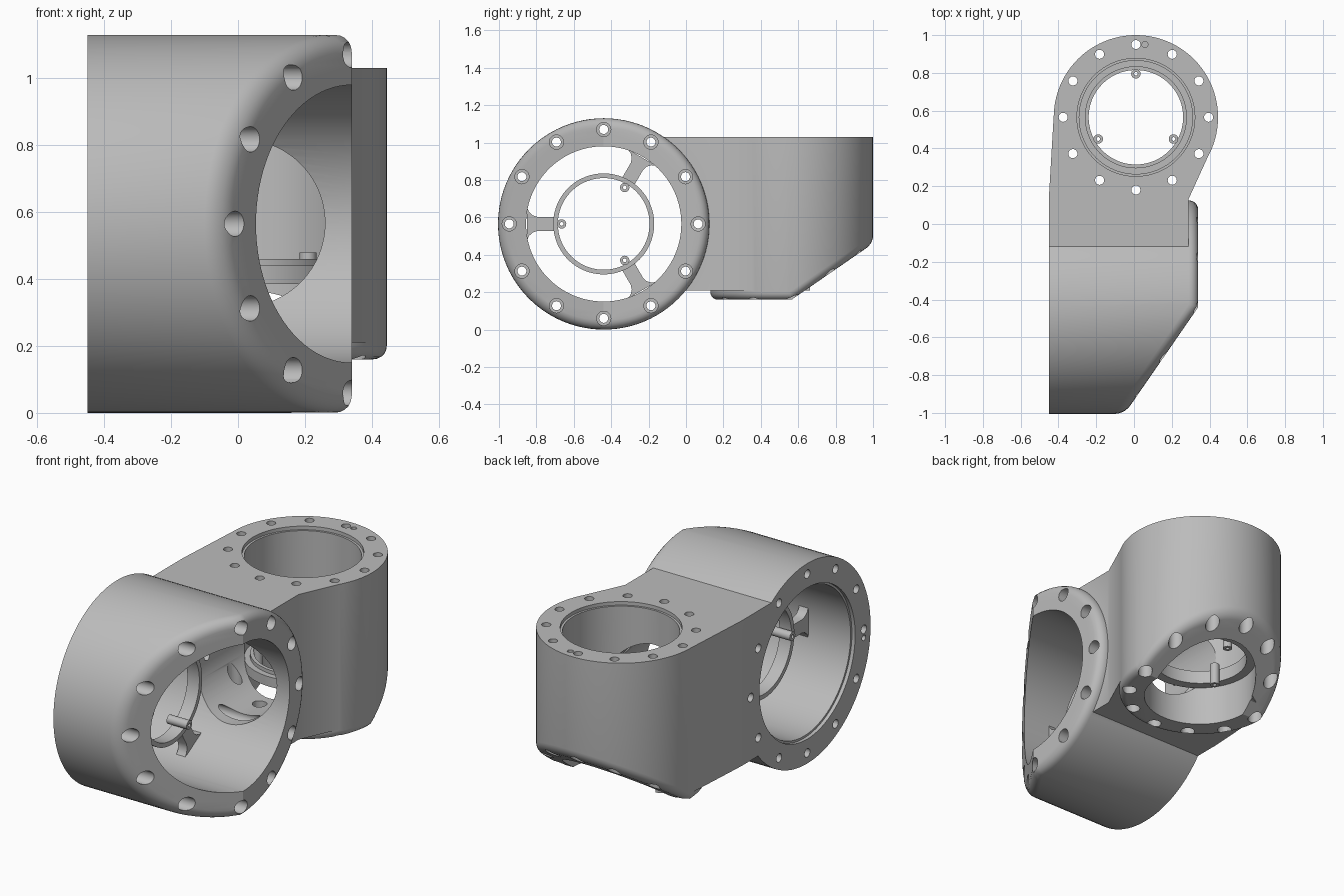
import bpy, bmesh, math
from mathutils import Matrix, Vector

cube = bpy.data.objects.get("Cube")
if cube:
    bpy.data.objects.remove(cube, do_unlink=True)

grey = bpy.data.materials.new("machined_grey")
grey.use_nodes = True
grey.diffuse_color = (0.5, 0.5, 0.5, 1)
grey.node_tree.nodes["Principled BSDF"].inputs["Base Color"].default_value = (0.5, 0.5, 0.5, 1)

SLOPE = 0.69      # rise of the slanted half of each open end
SPOKES = [math.radians(a) for a in (60, 180, 300)]


def frame(u, v, h, origin):
    m = Matrix((u, v, h)).transposed().to_4x4()
    m.translation = origin
    return m


def lathe(bm, profile, u=0, v=0, segs=96):
    """Revolve a closed (radius, height) loop; radius 0 gives a solid."""
    rings = []
    for r, h in profile:
        if r == 0:
            rings.append([bm.verts.new((u, v, h))] * segs)
        else:
            rings.append([bm.verts.new((u + r * math.cos(math.tau * i / segs),
                                        v + r * math.sin(math.tau * i / segs), h)) for i in range(segs)])
    for a, b in zip(rings, rings[1:] + rings[:1]):
        if a[0] is a[1] and b[0] is b[1]:
            continue
        for i in range(segs):
            j = (i + 1) % segs
            bm.faces.new(list(dict.fromkeys((a[i], a[j], b[j], b[i]))))


def prism(bm, points, low, high):
    base = [bm.verts.new((x, y, low)) for x, y in points]
    top = [bm.verts.new((x, y, high)) for x, y in points]
    bm.faces.new(base)
    bm.faces.new(top)
    for i in range(len(points)):
        j = (i + 1) % len(points)
        bm.faces.new((base[i], base[j], top[j], top[i]))


def finish(name, bm, matrix=Matrix()):
    bmesh.ops.recalc_face_normals(bm, faces=bm.faces)
    bm.transform(matrix)
    mesh = bpy.data.meshes.new(name)
    bm.to_mesh(mesh)
    bm.free()
    mesh.materials.append(grey)
    obj = bpy.data.objects.new(name, mesh)
    bpy.context.collection.objects.link(obj)
    return obj


def smooth(obj):
    obj.data.shade_smooth()
    obj.data.set_sharp_from_angle(angle=math.radians(30))


def combine(target, other, operation):
    mod = target.modifiers.new(operation.lower(), "BOOLEAN")
    mod.operation, mod.solver, mod.object = operation, "EXACT", other
    bpy.context.view_layer.update()
    graph = bpy.context.evaluated_depsgraph_get()
    mesh = bpy.data.meshes.new_from_object(target.evaluated_get(graph))
    target.modifiers.clear()
    target.data = mesh
    bpy.data.objects.remove(other, do_unlink=True)


def barrel(name, matrix, radius, length, fillet):
    """Cylinder whose far end is flat on one half and slanted on the other."""
    bm = bmesh.new()
    bmesh.ops.create_cone(bm, cap_ends=True, segments=96, radius1=radius, radius2=radius, depth=length,
                          matrix=Matrix.Translation((0, 0, length / 2)))
    normal = Vector((-SLOPE, 0, 1)).normalized()
    cut = bmesh.ops.bisect_plane(bm, geom=bm.verts[:] + bm.edges[:] + bm.faces[:], dist=1e-5,
                                 plane_co=(0, 0, length), plane_no=normal, clear_outer=True)
    loop = [e for e in cut["geom_cut"] if isinstance(e, bmesh.types.BMEdge)]
    bmesh.ops.holes_fill(bm, edges=[e for e in loop if e.is_boundary] or loop, sides=0)
    open_edges = [e for e in bm.edges if e.is_boundary]
    if open_edges:
        bmesh.ops.contextual_create(bm, geom=open_edges)
    bmesh.ops.recalc_face_normals(bm, faces=bm.faces)
    bm.normal_update()
    rim = [e for e in bm.edges if len(e.link_faces) == 2 and min(v.co.z for v in e.verts) > 0.01
           and sorted(f.normal.z > 0.5 for f in e.link_faces) == [False, True]]
    bmesh.ops.bevel(bm, geom=rim, offset=fillet, segments=5, profile=0.5, affect="EDGES")
    return finish(name, bm, matrix)


def bore_cutter(matrix, radius, length):
    bm = bmesh.new()
    lip = radius + 0.012
    lathe(bm, [(0, -0.1), (lip, -0.1), (lip, 0.02), (radius, 0.02), (radius, length + 0.1), (0, length + 0.1)])
    return finish("bore_cutter", bm, matrix)


def bolt_cutter(matrix, circle, seat, length):
    """Twelve counterbored through holes and one blind dowel hole."""
    bm = bmesh.new()
    end = length + 0.1
    for i in range(12):
        a = math.tau * i / 12
        lathe(bm, [(0, -0.1), (0.024, -0.1), (0.024, seat), (0.038, seat), (0.038, end), (0, end)],
              circle * math.cos(a), circle * math.sin(a), 24)
    lathe(bm, [(0, -0.1), (0.016, -0.1), (0.016, 0.08), (0, 0.08)], -circle, -0.048, 16)
    return finish("bolt_cutter", bm, matrix)


def support_ring(name, matrix, low, high, inner, outer, bosses):
    bm = bmesh.new()
    lathe(bm, [(inner, low), (outer, low), (outer, high), (inner, high)])
    for a in SPOKES:
        lathe(bm, [(0.01, low - 0.02), (0.025, low - 0.02), (0.025, high + 0.03), (0.01, high + 0.03)],
              bosses * math.cos(a), bosses * math.sin(a), 20)
    smooth(finish(name, bm, matrix))


# Local axes: u across, v across, h from the flat end to the slanted end
side = frame((0, 1, 0), (0, 0, 1), (1, 0, 0), (-0.45, -0.44, 0.565))
upright = frame((0, -1, 0), (-1, 0, 0), (0, 0, -1), (0.01, 0.565, 1.03))

# Outer casting: two barrels and the bridge between them
body = barrel("joint_housing", side, 0.565, 0.79, 0.05)
combine(body, barrel("upright_barrel", upright, 0.435, 0.87, 0.04), "UNION")
bm = bmesh.new()
prism(bm, [(-0.45, -0.25), (0.288, -0.25), (0.288, 0.13), (0.406, 0.389), (0.2, 0.6),
           (-0.2, 0.7), (-0.424, 0.59), (-0.45, 0.15)], 0.21, 1.03)
combine(body, finish("bridge", bm), "UNION")

# Bores, cross passage and bolt holes
combine(body, bore_cutter(side, 0.415, 0.79), "DIFFERENCE")
combine(body, bore_cutter(upright, 0.3, 0.87), "DIFFERENCE")
bm = bmesh.new()
lathe(bm, [(0, 0), (0.25, 0), (0.25, 0.8), (0, 0.8)])
passage = frame((1, 0, 0), (0, 0, -1), (0, 1, 0), (0.01, -0.3, 0.567))
combine(body, finish("passage_cutter", bm, passage), "DIFFERENCE")
combine(body, bolt_cutter(side, 0.505, 0.28, 0.79), "DIFFERENCE")
combine(body, bolt_cutter(upright, 0.385, 0.45, 0.87), "DIFFERENCE")
smooth(body)

# Ring carried by three flared arms in the side barrel
support_ring("side_ring", side, 0.27, 0.345, 0.245, 0.27, 0.225)
half = [(0.26, 0.038), (0.355, 0.038), (0.38, 0.046), (0.4, 0.065), (0.41, 0.09)]
outline = half + [(r, -w) for r, w in reversed(half)]
bm = bmesh.new()
for a in SPOKES:
    c, s = math.cos(a), math.sin(a)
    prism(bm, [(r * c - w * s, r * s + w * c) for r, w in outline], 0.28, 0.335)
smooth(finish("side_ring_arms", bm, side))

# Shelf ring fixed to the wall of the upright barrel
support_ring("upright_ring", upright, 0.57, 0.645, 0.25, 0.27, 0.23)
bm = bmesh.new()
lathe(bm, [(0.26, 0.59), (0.303, 0.59), (0.303, 0.645), (0.26, 0.645)])
smooth(finish("upright_ring_shelf", bm, upright))
